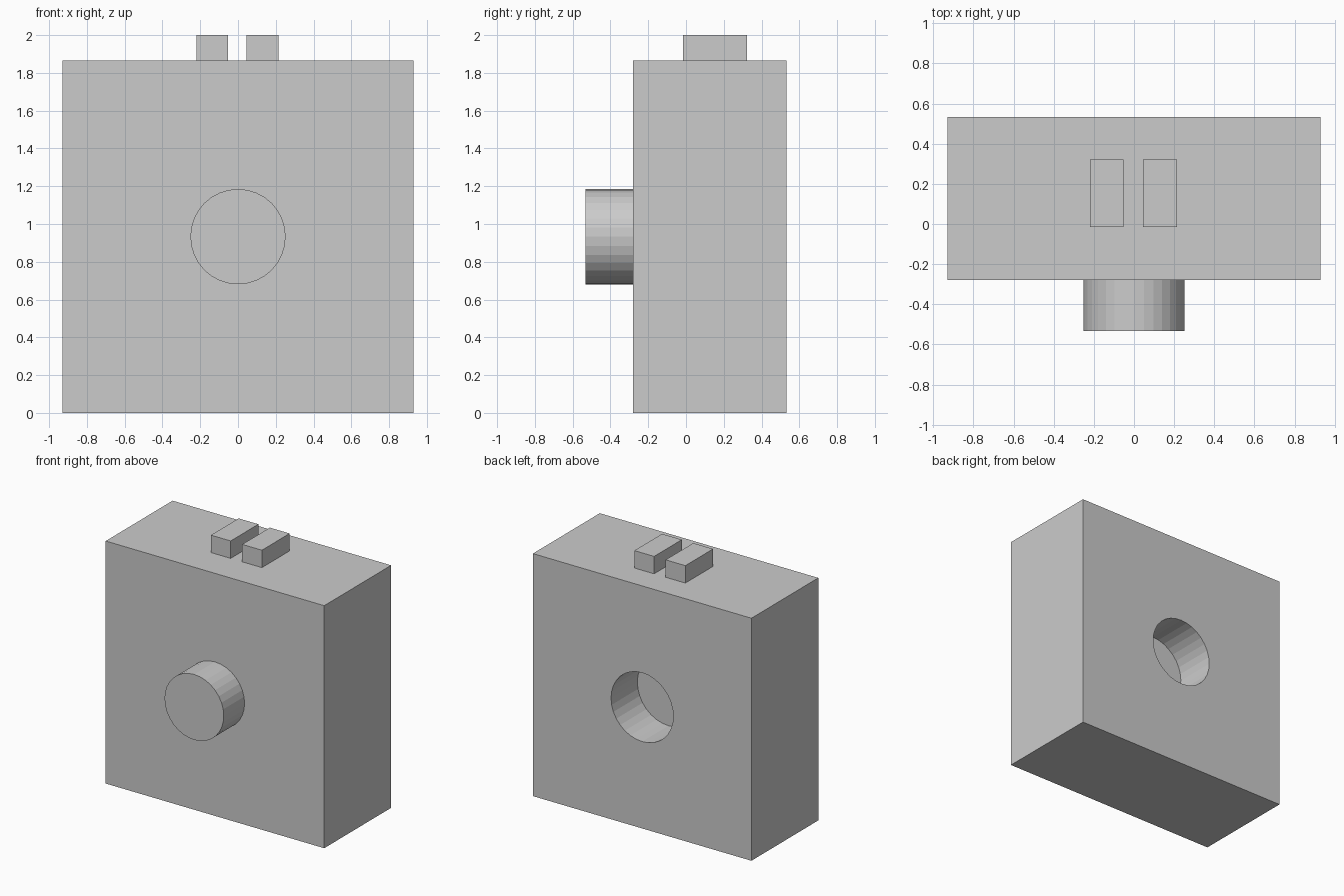
import bpy
import math

if "Cube" in bpy.data.objects:
    bpy.data.objects.remove(bpy.data.objects["Cube"])


def box(name, x, y, z):
    """Axis-aligned box from (min, max) ranges."""
    spans = (x, y, z)
    bpy.ops.mesh.primitive_cube_add(size=1, location=[(a + b) / 2 for a, b in spans])
    ob = bpy.context.object
    ob.name = name
    ob.scale = [b - a for a, b in spans]
    bpy.ops.object.transform_apply(location=False, rotation=False, scale=True)
    return ob


def cylinder_y(name, radius, y0, y1, z):
    """Cylinder running along y."""
    bpy.ops.mesh.primitive_cylinder_add(
        vertices=32, radius=radius, depth=y1 - y0,
        location=(0, (y0 + y1) / 2, z), rotation=(math.pi / 2, 0, 0))
    ob = bpy.context.object
    ob.name = name
    return ob


FRONT, BACK, TOP = -0.28, 0.533, 1.866
MID = TOP / 2

# Main block with a round blind socket in the back
body = box("body", (-0.93, 0.93), (FRONT, BACK), (0, TOP))
cutter = cylinder_y("socket_cutter", 0.265, BACK - 0.32, BACK + 0.2, MID)
cutter.hide_render = True
cut = body.modifiers.new("socket", 'BOOLEAN')
cut.operation = 'DIFFERENCE'
cut.solver = 'EXACT'
cut.object = cutter
bpy.context.view_layer.objects.active = body
bpy.ops.object.modifier_apply(modifier=cut.name)
bpy.data.objects.remove(cutter)

# Round peg on the front
cylinder_y("front_peg", 0.252, -0.533, FRONT, MID)

# Two small blocks on the top
for side, cx in (("left", -0.136), ("right", 0.13)):
    box(f"top_block_{side}", (cx - 0.084, cx + 0.084), (-0.015, 0.322), (TOP, 2.0))
